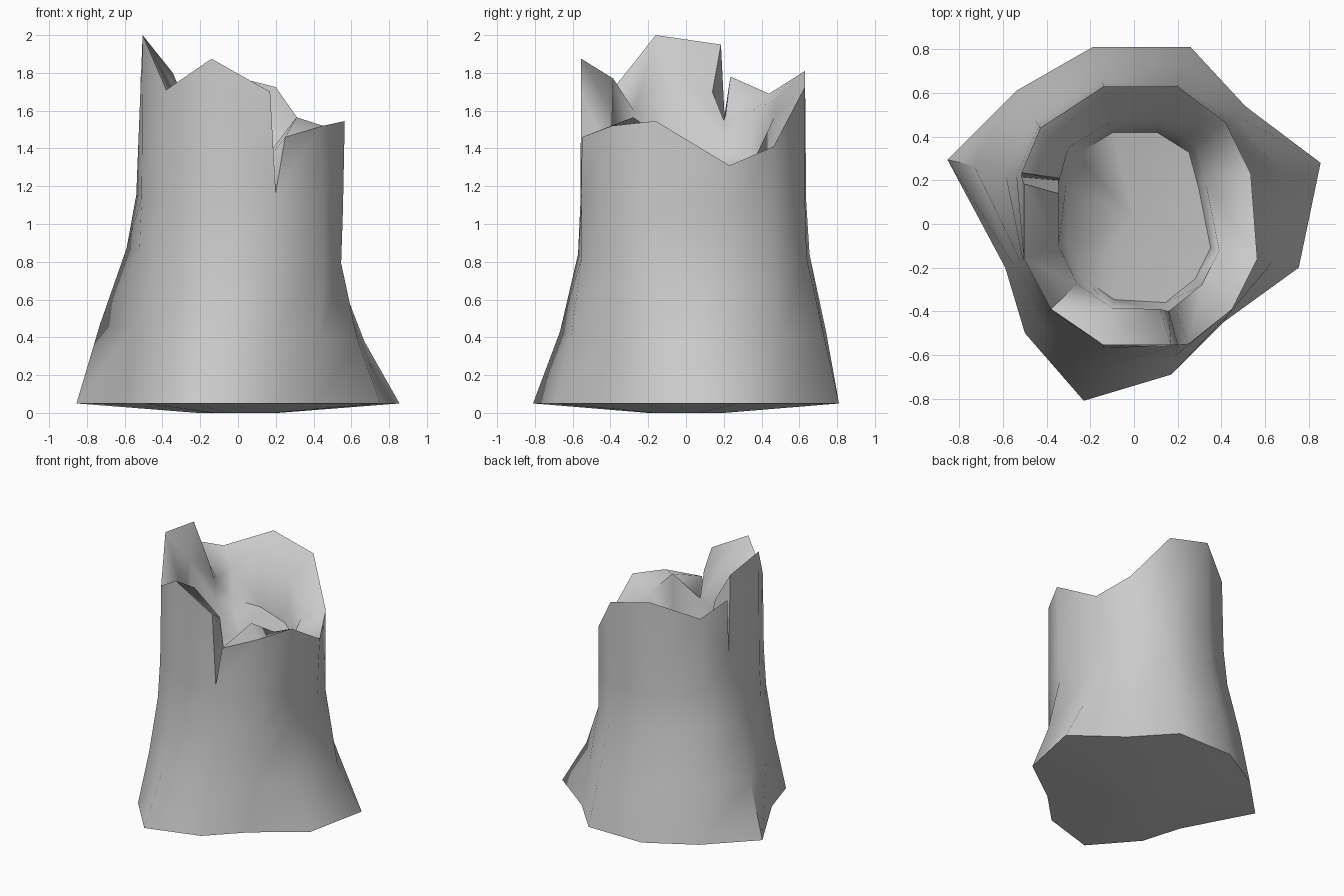
import bpy, bmesh, math
from mathutils import Vector

if "Cube" in bpy.data.objects:
    bpy.data.objects.remove(bpy.data.objects["Cube"])

# Flared root outline at ground level, one point per column (counter-clockwise)
BASE = [(0.855, 0.28), (0.51, 0.54), (0.26, 0.81), (-0.19, 0.81), (-0.54, 0.61), (-0.855, 0.295),
        (-0.59, -0.20), (-0.50, -0.50), (-0.23, -0.81), (0.17, -0.69), (0.41, -0.45), (0.755, -0.20)]

# Broken rim per column: outer point then inner point; three pairs make a split
RIM = [
    [(0.535, 0.23, 1.31, 0.33, 0.18, 1.25)],
    [(0.42, 0.465, 1.41, 0.28, 0.365, 1.35)],
    [(0.20, 0.63, 1.725, 0.12, 0.465, 1.56)],
    [(-0.14, 0.63, 1.81, -0.11, 0.465, 1.65)],
    [(-0.43, 0.44, 1.69, -0.30, 0.35, 1.60)],
    [(-0.515, 0.235, 1.78, -0.34, 0.21, 1.57), (-0.515, 0.215, 1.35, -0.345, 0.20, 1.55),
     (-0.505, 0.185, 1.95, -0.345, 0.14, 1.70)],
    [(-0.505, -0.16, 2.0, -0.345, -0.10, 1.80)],
    [(-0.38, -0.39, 1.71, -0.26, -0.275, 1.60)],
    [(-0.14, -0.555, 1.875, -0.10, -0.385, 1.77)],
    [(0.17, -0.555, 1.70, 0.12, -0.39, 1.60), (0.20, -0.555, 1.165, 0.16, -0.40, 1.37),
     (0.25, -0.55, 1.46, 0.19, -0.395, 1.385)],
    [(0.45, -0.39, 1.52, 0.31, -0.28, 1.565)],
    [(0.565, -0.16, 1.545, 0.39, -0.12, 1.46)],
]
N = len(BASE)
bm = bmesh.new()


def ring(points):
    return [bm.verts.new(p) for p in points]


def quads(a, b):
    for i in range(len(a)):
        j = (i + 1) % len(a)
        bm.faces.new((a[i], a[j], b[j], b[i]))


def trunk_ring(z, mid, swing, phase):
    """Ring part-way from the root outline to the rim, uneven around the trunk."""
    pts = []
    for b, r in zip(BASE, RIM):
        foot, top = Vector(b), Vector(r[len(r) // 2][:2])
        t = mid + swing * math.cos(math.atan2(b[1], b[0]) + phase)
        pts.append((*foot.lerp(top, t), z - 0.05 * b[0]))
    return ring(pts)


def torn_wall(low, cols):
    """Join a plain ring to the torn edge, leaving the splits open."""
    for c in range(N):
        d = (c + 1) % N
        A, B = cols[c], cols[d]
        a_mid, b_mid = A[len(A) // 2], B[len(B) // 2]
        bm.faces.new((low[c], low[d], b_mid, a_mid))
        if len(B) == 3:
            bm.faces.new((A[-1], b_mid, B[0]))
        if len(A) == 3:
            bm.faces.new((a_mid, b_mid, A[-1]))


# Underside and flared bark
under = ring([(x * 0.25, y * 0.25, 0) for x, y in BASE])
foot = ring([(x, y, 0.05) for x, y in BASE])
knee = trunk_ring(0.42, 0.50, 0.15, 0.7)
waist = trunk_ring(0.83, 0.94, 0.16, 0.25)
chest = trunk_ring(1.11, 0.99, 0.06, 0.2)
bm.faces.new(under)
for lo, hi in ((under, foot), (foot, knee), (knee, waist), (waist, chest)):
    quads(lo, hi)

# Torn outer edge, rim and hollow with a sloping floor
outer = [ring([p[:3] for p in col]) for col in RIM]
inner = [ring([p[3:] for p in col]) for col in RIM]
torn_wall(chest, outer)
quads(sum(outer, []), sum(inner, []))
hollow = []
for col in RIM:
    x, y = col[len(col) // 2][3:5]
    hollow.append(bm.verts.new((x * 0.9, y * 0.9, 1.28 - 0.3 * x)))
torn_wall(hollow, inner)
centre = bm.verts.new((0, 0.03, 1.24))
for i in range(N):
    bm.faces.new((hollow[i], hollow[(i + 1) % N], centre))

bmesh.ops.recalc_face_normals(bm, faces=bm.faces)
mesh = bpy.data.meshes.new("tree_stump")
bm.to_mesh(mesh)
bm.free()
stump = bpy.data.objects.new("tree_stump", mesh)
bpy.context.collection.objects.link(stump)

# Smooth bark with crisp broken edges
bpy.context.view_layer.objects.active = stump
stump.select_set(True)
bpy.ops.object.shade_smooth_by_angle(angle=math.radians(66))
